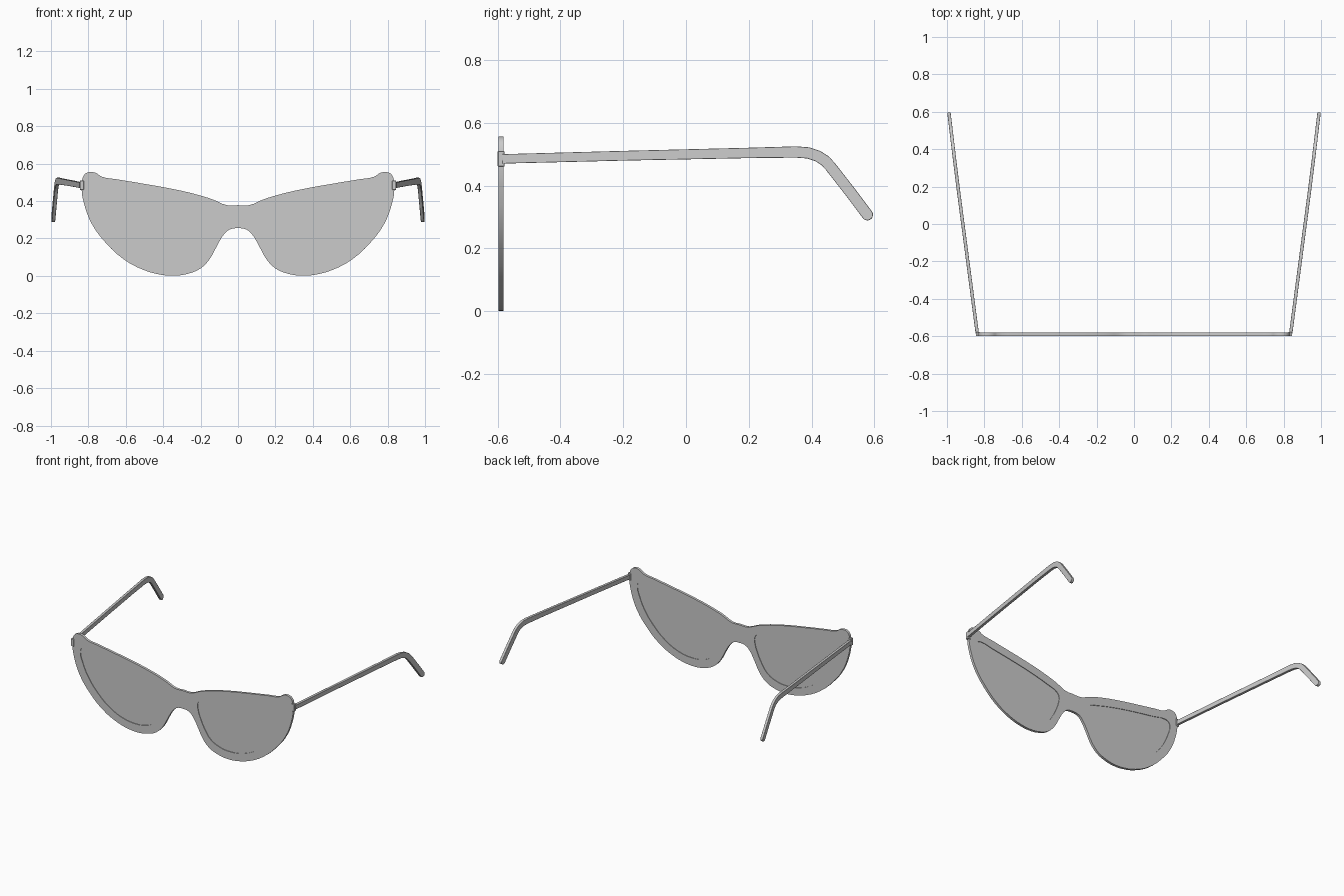
import bpy, bmesh, math
from mathutils import Matrix, Vector

if "Cube" in bpy.data.objects:
    bpy.data.objects.remove(bpy.data.objects["Cube"])


def finish(obj, mirror=False, angle=35):
    if mirror:
        obj.modifiers.new("mirror", 'MIRROR')
    bpy.ops.object.select_all(action='DESELECT')
    obj.select_set(True)
    bpy.context.view_layer.objects.active = obj
    bpy.ops.object.shade_smooth_by_angle(angle=math.radians(angle))


def add_mesh(name, bm):
    bmesh.ops.remove_doubles(bm, verts=bm.verts, dist=1e-5)
    bmesh.ops.recalc_face_normals(bm, faces=bm.faces)
    me = bpy.data.meshes.new(name)
    bm.to_mesh(me)
    bm.free()
    obj = bpy.data.objects.new(name, me)
    bpy.context.collection.objects.link(obj)
    return obj


def plate(name, loops, y0, y1):
    """Filled, extruded plate in the xz plane; inner loops become holes."""
    cu = bpy.data.curves.new(name + "_profile", 'CURVE')
    cu.dimensions, cu.fill_mode = '2D', 'BOTH'
    cu.extrude, cu.resolution_u = (y1 - y0) / 2, 3
    for pts in loops:
        s = cu.splines.new('BEZIER')
        s.bezier_points.add(len(pts) - 1)
        for b, (x, z) in zip(s.bezier_points, pts):
            b.co = (x, z, 0)
            b.handle_left_type = b.handle_right_type = 'AUTO'
        s.use_cyclic_u = True
    tmp = bpy.data.objects.new(name + "_profile", cu)
    bpy.context.collection.objects.link(tmp)
    bpy.context.view_layer.update()
    me = bpy.data.meshes.new_from_object(tmp.evaluated_get(bpy.context.evaluated_depsgraph_get()))
    bpy.data.objects.remove(tmp)
    bm = bmesh.new()
    bm.from_mesh(me)
    bm.transform(Matrix.Translation((0, (y0 + y1) / 2, 0)) @ Matrix.Rotation(math.pi / 2, 4, 'X'))
    return add_mesh(name, bm)


def flip(pts):
    return [(-x, z) for x, z in reversed(pts)]


# Front frame: half outline from bridge top round to nose arch
half = [(0.06, 0.378), (0.13, 0.407), (0.22, 0.435), (0.35, 0.465), (0.5, 0.492),
        (0.65, 0.517), (0.73, 0.531), (0.757, 0.549), (0.787, 0.556), (0.817, 0.546),
        (0.832, 0.52), (0.836, 0.46), (0.82, 0.375), (0.78, 0.275), (0.71, 0.18),
        (0.61, 0.088), (0.5, 0.03), (0.41, 0.006), (0.34, 0.001), (0.27, 0.011),
        (0.2, 0.04), (0.15, 0.092), (0.11, 0.165), (0.075, 0.222), (0.045, 0.248)]
lens = [(0.13, 0.345), (0.2, 0.37), (0.35, 0.408), (0.5, 0.436), (0.65, 0.46),
        (0.735, 0.474), (0.768, 0.462), (0.776, 0.43), (0.76, 0.37), (0.72, 0.285),
        (0.65, 0.195), (0.56, 0.118), (0.46, 0.07), (0.36, 0.055), (0.28, 0.065),
        (0.21, 0.1), (0.165, 0.16), (0.135, 0.22), (0.115, 0.28), (0.113, 0.32)]
outline = half + [(0, 0.255)] + flip(half) + [(0, 0.378)]
finish(plate("front_frame", [outline, lens, flip(lens)], -0.598, -0.581))

# Lenses, slightly recessed from both frame faces
finish(plate("lenses", [lens], -0.594, -0.585), mirror=True)

# Hinge blocks at the outer corners
bm = bmesh.new()
bmesh.ops.create_cube(bm, size=1, matrix=Matrix.Translation((0.835, -0.589, 0.485))
                      @ Matrix.Diagonal((0.022, 0.022, 0.05, 1)))
bmesh.ops.bevel(bm, geom=bm.edges[:], offset=0.002, segments=1, affect='EDGES')
finish(add_mesh("hinge_blocks", bm), mirror=True)

# Temple arms: y, z, half height along the centre line, with a rounded tip
path = [(-0.585, 0.485, 0.015), (-0.2, 0.495, 0.0155), (0.2, 0.504, 0.0165),
        (0.35, 0.507, 0.018), (0.39, 0.504, 0.018), (0.42, 0.494, 0.018),
        (0.442, 0.48, 0.018), (0.46, 0.461, 0.018), (0.52, 0.384, 0.018),
        (0.578, 0.307, 0.018)]
for a in (25, 45, 65, 80):
    t = 0.018 * math.sin(math.radians(a))
    path.append((0.578 + 0.6 * t, 0.307 - 0.8 * t, 0.018 * math.cos(math.radians(a))))


def arm_x(y):
    if y < 0.25:
        return 0.838 + (y + 0.585) / 0.835 * 0.11
    return 0.948 + (y - 0.25) / 0.35 * 0.042


bm = bmesh.new()
rings = []
for i, (y, z, h) in enumerate(path):
    a, b = path[max(i - 1, 0)], path[min(i + 1, len(path) - 1)]
    d = Vector((b[0] - a[0], b[1] - a[1])).normalized()
    if i > 8:
        d = Vector((0.6, -0.8))
    ring = []
    for sx, sn in ((-1, -1), (1, -1), (1, 1), (-1, 1)):
        py, pz = y - d.y * h * sn, z + d.x * h * sn
        ring.append(bm.verts.new((arm_x(py) + sx * 0.009, py, pz)))
    rings.append(ring)
for r, s in zip(rings, rings[1:]):
    for k in range(4):
        bm.faces.new((r[k], r[(k + 1) % 4], s[(k + 1) % 4], s[k]))
bm.faces.new(rings[0])
bm.faces.new(rings[-1])
arm = add_mesh("temple_arms", bm)
bev = arm.modifiers.new("bevel", 'BEVEL')
bev.width, bev.segments, bev.limit_method = 0.003, 2, 'ANGLE'
bev.angle_limit = math.radians(50)
finish(arm, mirror=True)
